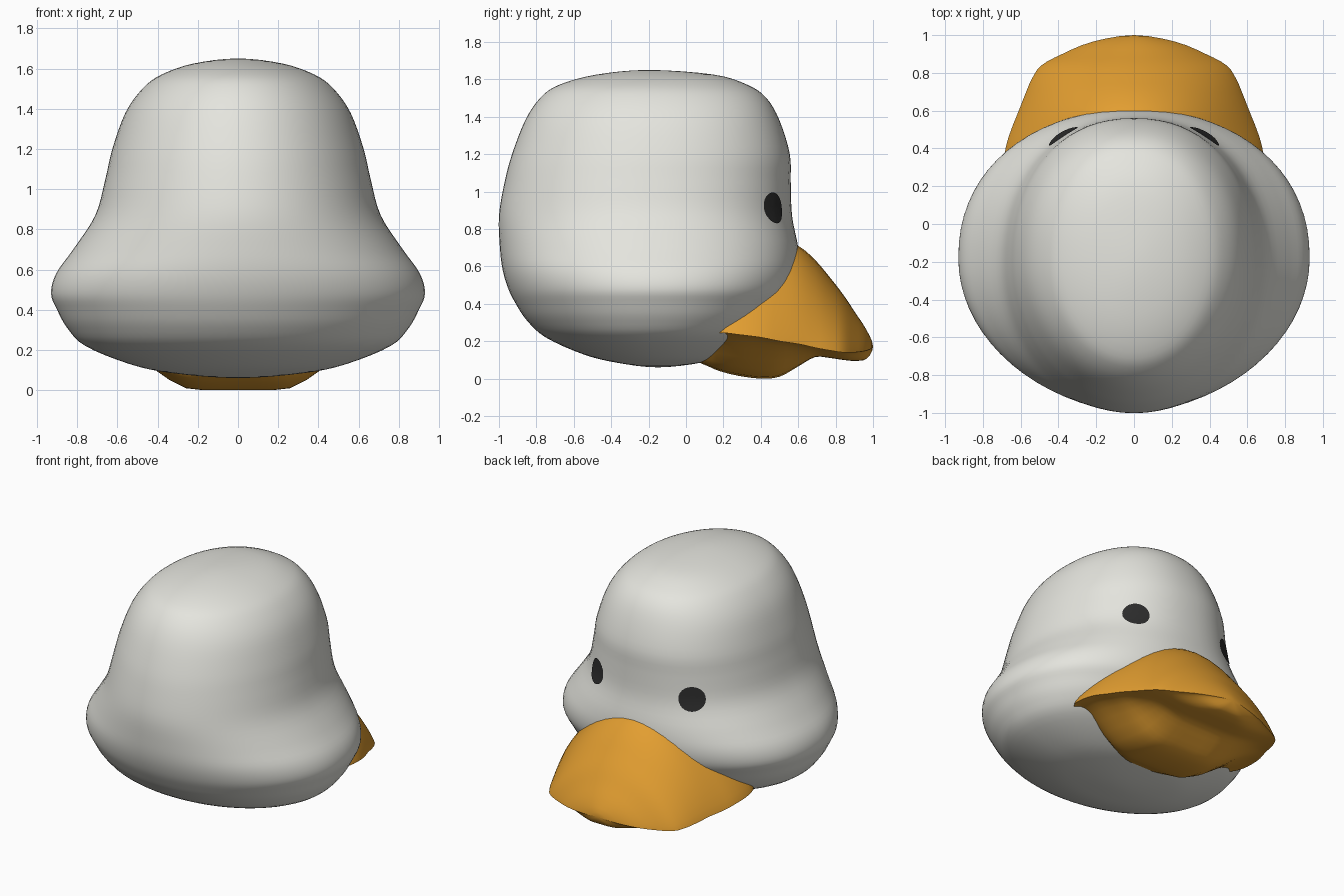
import bpy, bmesh, math
from mathutils import Vector
from mathutils.bvhtree import BVHTree

if "Cube" in bpy.data.objects:
    bpy.data.objects.remove(bpy.data.objects["Cube"])


def material(name, rgb):
    m = bpy.data.materials.new(name)
    m.diffuse_color = (*rgb, 1)
    m.use_nodes = True
    m.node_tree.nodes["Principled BSDF"].inputs["Base Color"].default_value = m.diffuse_color
    return m


WHITE = material("soft white", (0.78, 0.78, 0.73))
ORANGE = material("bill orange", (0.76, 0.34, 0.03))
BLACK = material("eye black", (0.025, 0.025, 0.025))


def smooth_rows(rows, first, last, steps):
    """Catmull-Rom interpolation through rows, with phantom end rows."""
    p = [first] + rows + [last]
    out = []
    for i in range(1, len(p) - 2):
        for s in range(steps):
            t = s / steps
            out.append([0.5 * (2 * b + (c - a) * t + (2 * a - 5 * b + 4 * c - d) * t * t
                               + (3 * b - a - 3 * c + d) * t ** 3)
                        for a, b, c, d in zip(*p[i - 1:i + 3])])
    return out + [rows[-1]]


def loft(name, rings, mat, angle):
    """Skin closed rings of equal length and close both ends."""
    bm = bmesh.new()
    loops = [[bm.verts.new(co) for co in ring] for ring in rings]
    n = len(loops[0])
    for a, b in zip(loops, loops[1:]):
        for i in range(n):
            j = (i + 1) % n
            bm.faces.new((a[i], a[j], b[j], b[i]))
    bm.faces.new(loops[0])
    bm.faces.new(loops[-1])
    bmesh.ops.remove_doubles(bm, verts=bm.verts[:], dist=0.0005)
    bmesh.ops.dissolve_degenerate(bm, edges=bm.edges[:], dist=0.0001)
    bmesh.ops.recalc_face_normals(bm, faces=bm.faces[:])
    tree = BVHTree.FromBMesh(bm)
    finish(name, bm, mat, angle)
    return tree


def finish(name, bm, mat, angle):
    me = bpy.data.meshes.new(name)
    bm.to_mesh(me)
    bm.free()
    me.materials.append(mat)
    ob = bpy.data.objects.new(name, me)
    bpy.context.collection.objects.link(ob)
    bpy.ops.object.select_all(action='DESELECT')
    ob.select_set(True)
    bpy.context.view_layer.objects.active = ob
    bpy.ops.object.shade_smooth_by_angle(angle=math.radians(angle))


def spow(v, e):
    return math.copysign(abs(v) ** e, v)


# Head: stacked ovals (z, half width, back y, bill-side y)
head = [
    (0.06, 0.00, -0.15, -0.15), (0.085, 0.33, -0.37, 0.08), (0.13, 0.54, -0.55, 0.22),
    (0.22, 0.76, -0.75, 0.38), (0.31, 0.85, -0.85, 0.48), (0.40, 0.90, -0.91, 0.54),
    (0.48, 0.93, -0.95, 0.585), (0.58, 0.905, -0.98, 0.605), (0.70, 0.82, -0.995, 0.60),
    (0.87, 0.71, -1.00, 0.567), (1.05, 0.66, -0.97, 0.56), (1.20, 0.625, -0.93, 0.555),
    (1.38, 0.56, -0.86, 0.50), (1.50, 0.475, -0.78, 0.43), (1.57, 0.38, -0.68, 0.33),
    (1.625, 0.22, -0.48, 0.15), (1.65, 0.00, -0.20, -0.20)]


def mirrored(r):
    return (r[0], -r[1], r[3], r[2])


rings = []
for z, a, y0, y1 in smooth_rows(head, mirrored(head[1]), mirrored(head[-2]), 4):
    c, b = (y0 + y1) / 2, (y1 - y0) / 2
    ring = []
    for i in range(72):
        t = math.tau * i / 72
        e = 2 / 2.2 if math.sin(t) > 0 else 1    # cheeks a little squarer
        ring.append((a * spow(math.cos(t), e), c + b * spow(math.sin(t), e), z))
    rings.append(ring)
head_tree = loft("head", rings, WHITE, 60)

# Bill: cross-sections along y (y, half width, top z, rim z, bottom z)
bill = [
    (0.06, 0.30, 0.50, 0.18, 0.09), (0.12, 0.52, 0.62, 0.22, 0.065),
    (0.18, 0.66, 0.70, 0.245, 0.04), (0.28, 0.69, 0.73, 0.235, 0.015),
    (0.40, 0.68, 0.74, 0.22, 0.00), (0.50, 0.65, 0.74, 0.20, 0.01),
    (0.60, 0.61, 0.71, 0.185, 0.065), (0.69, 0.575, 0.635, 0.165, 0.115),
    (0.77, 0.54, 0.54, 0.15, 0.11), (0.84, 0.49, 0.45, 0.14, 0.10),
    (0.90, 0.38, 0.36, 0.14, 0.095), (0.965, 0.22, 0.26, 0.15, 0.105),
    (1.00, 0.00, 0.17, 0.17, 0.17)]
rings = []
N = 24
for y, w, zt, ze, zb in smooth_rows(bill, bill[0], (0.965, -0.22, 0.08, 0.19, 0.235), 3):
    ring = []
    for i in range(N):                            # arched top
        u = math.cos(math.pi * i / N)
        ring.append((w * u, y, ze + (zt - ze) * (1 - abs(u) ** 1.95) ** 0.85))
    for i in range(N):                            # lower jaw bulge
        u = -math.cos(math.pi * i / N)
        k = min(1, max(0, (abs(u) - 0.3) / 0.65))
        ring.append((w * u, y, ze - (ze - zb) * (1 - k * k * (3 - 2 * k))))
    rings.append(ring)
loft("bill", rings, ORANGE, 50)

# Eyes: thin round plates wrapped onto the head
for side, name in ((1, "right_eye"), (-1, "left_eye")):
    centre, normal, _, _ = head_tree.find_nearest(Vector((side * 0.37, 0.46, 0.91)))
    across = normal.cross(Vector((0, 0, 1))).normalized()
    up = across.cross(normal)

    def on_head(r, t):
        p = centre + across * (r * 0.09 * math.cos(t)) + up * (r * 0.085 * math.sin(t))
        co, no, _, _ = head_tree.find_nearest(p)
        return co + no * 0.006

    bm = bmesh.new()
    mid = bm.verts.new(on_head(0, 0))
    prev = None
    for r in (0.33, 0.67, 1):
        loop = [bm.verts.new(on_head(r, math.tau * i / 24)) for i in range(24)]
        for i in range(24):
            j = (i + 1) % 24
            bm.faces.new((prev[i], loop[i], loop[j], prev[j]) if prev else (mid, loop[i], loop[j]))
        prev = loop
    bmesh.ops.recalc_face_normals(bm, faces=bm.faces[:])
    bm.normal_update()
    if sum(f.normal.dot(normal) for f in bm.faces) < 0:
        bmesh.ops.reverse_faces(bm, faces=bm.faces[:])
    finish(name, bm, BLACK, 60)
